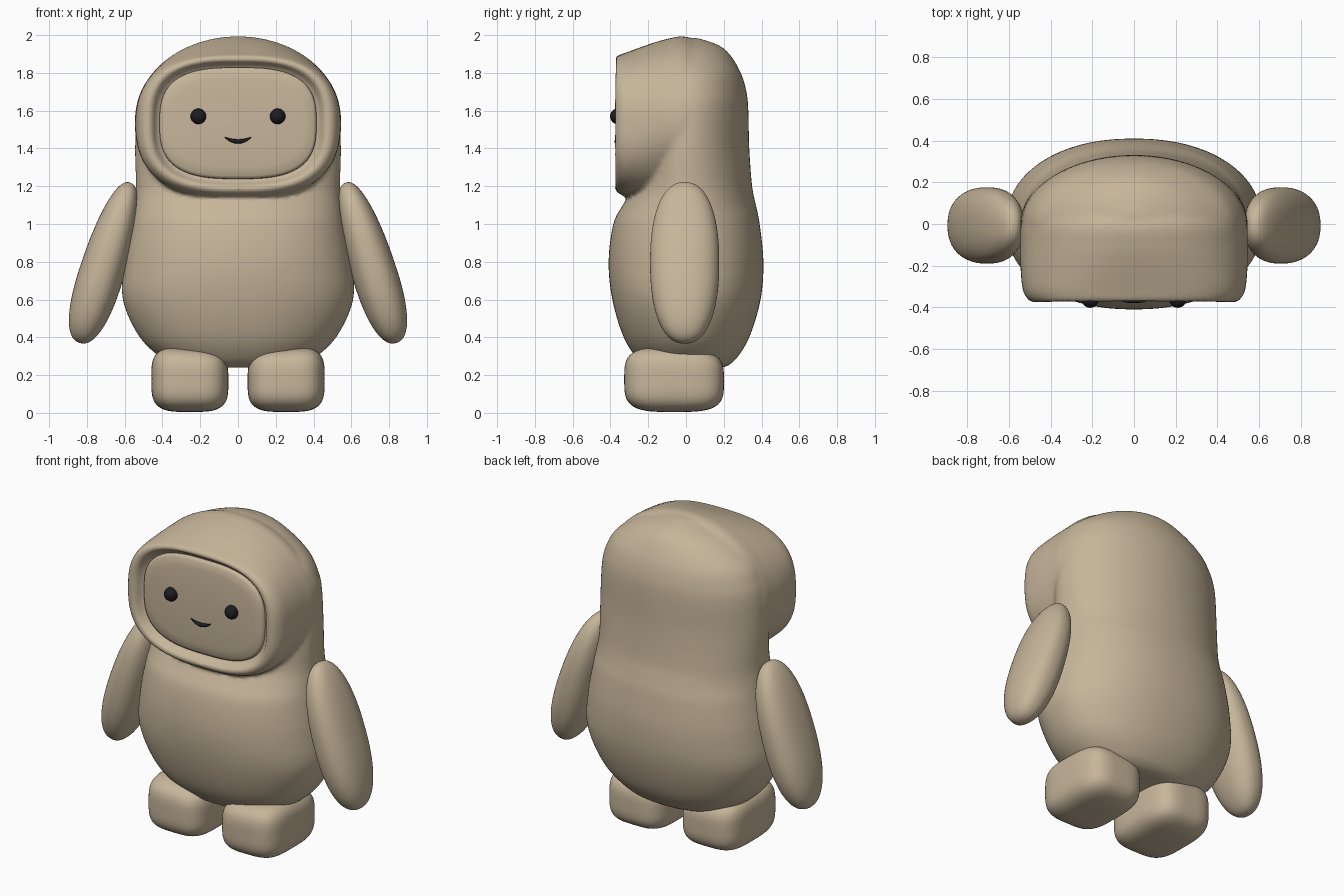
import bpy, bmesh, math
from mathutils import Matrix, Vector

cube = bpy.data.objects.get("Cube")
if cube:
    bpy.data.objects.remove(cube, do_unlink=True)


def material(name, colour):
    mat = bpy.data.materials.new(name)
    mat.use_nodes = True
    mat.diffuse_color = (*colour, 1)
    mat.node_tree.nodes["Principled BSDF"].inputs["Base Color"].default_value = (*colour, 1)
    return mat


TAN = material("warm tan", (0.57, 0.465, 0.325))
BLACK = material("soft black", (0.012, 0.012, 0.016))


def finish(name, bm, mat):
    bmesh.ops.recalc_face_normals(bm, faces=bm.faces)
    for face in bm.faces:
        face.smooth = True
    mesh = bpy.data.meshes.new(name)
    bm.to_mesh(mesh)
    bm.free()
    mesh.materials.append(mat)
    obj = bpy.data.objects.new(name, mesh)
    bpy.context.collection.objects.link(obj)
    return obj


def spow(value, power):
    return math.copysign(abs(value) ** power, value)


def oval(n, count=96):
    """Unit superellipse points."""
    for i in range(count):
        a = math.tau * i / count
        yield spow(math.cos(a), 2 / n), spow(math.sin(a), 2 / n)


def smooth_rows(rows, steps=5):
    """Catmull-Rom interpolation of a table of section values."""
    out = []
    for i in range(len(rows) - 1):
        quad = [rows[max(0, min(len(rows) - 1, i + k))] for k in (-1, 0, 1, 2)]
        for s in range(steps):
            t = s / steps
            out.append([b + (c - a) * t / 2 + (a - 2.5 * b + 2 * c - d / 2) * t * t
                        + (1.5 * (b - c) + (d - a) / 2) * t ** 3
                        for a, b, c, d in zip(*quad)])
    return out + [rows[-1]]


def loft(bm, rings):
    loops = [[bm.verts.new(p) for p in ring] for ring in rings]
    for low, high in zip(loops, loops[1:]):
        for i in range(len(low)):
            bm.faces.new((low[i - 1], low[i], high[i], high[i - 1]))
    bm.faces.new(loops[0])
    bm.faces.new(loops[-1])


def upright_ring(z, rx, front, back, n):
    return [(rx * u, (back if v > 0 else front) * v, z) for u, v in oval(n)]


def facing_ring(y, rx, bottom, top, n):
    mid, half = (top + bottom) / 2, (top - bottom) / 2
    return [(rx * u, y, mid + half * v) for u, v in oval(n)]


# Body: height, half width, front depth, back depth, squareness
BODY = [(.24, .30, .18, .20, 2.2), (.28, .39, .25, .26, 2.2), (.4, .52, .33, .335, 2.2),
        (.6, .61, .39, .395, 2.2), (.8, .60, .41, .41, 2.2), (1, .565, .385, .39, 2.2),
        (1.1, .55, .335, .37, 2.1), (1.2, .54, .28, .35, 2.1), (1.4, .545, .26, .335, 2),
        (1.6, .535, .26, .33, 2), (1.7, .51, .25, .32, 2), (1.8, .45, .24, .29, 2),
        (1.9, .31, .2, .23, 2), (1.95, .19, .12, .165, 2), (1.985, .06, .05, .06, 2)]
# Hood: depth, half width, bottom, top, squareness, from the recess over the rim to the crown
HOOD = [(-.32, .41, 1.24, 1.825, 2.9), (-.33, .43, 1.225, 1.84, 2.9),
        (-.365, .452, 1.205, 1.86, 2.9), (-.378, .475, 1.19, 1.875, 2.8),
        (-.36, .51, 1.165, 1.892, 2.7), (-.31, .535, 1.14, 1.91, 2.6),
        (-.2, .545, 1.11, 1.95, 2.3), (-.1, .545, 1.1, 1.98, 2.1),
        (0, .542, 1.1, 1.992, 2), (.1, .5, 1.15, 1.94, 2)]

bm = bmesh.new()
loft(bm, [upright_ring(*row) for row in smooth_rows(BODY)])
loft(bm, [facing_ring(*row) for row in smooth_rows(HOOD)])
body = finish("body_and_hood", bm, TAN)
merge = body.modifiers.new("merge", 'REMESH')
merge.mode = 'VOXEL'
merge.voxel_size = 0.014
merge.use_smooth_shade = True
soften = body.modifiers.new("soften", 'SMOOTH')
soften.factor = 0.5
soften.iterations = 4

# Face panel set into the hood opening
PANEL = [(-.29, .418, 1.235, 1.83, 2.9), (-.338, .415, 1.24, 1.828, 2.9),
         (-.347, .402, 1.255, 1.815, 2.9), (-.353, .36, 1.3, 1.77, 2.7),
         (-.358, .2, 1.42, 1.65, 2.3), (-.359, .03, 1.52, 1.55, 2)]
bm = bmesh.new()
loft(bm, [facing_ring(*row) for row in PANEL])
finish("face_panel", bm, TAN)


def blob(name, centre, radii, n, mat, tilt=0, shape=None):
    """Rounded solid between an ellipsoid (n=2) and a box (large n)."""
    bm = bmesh.new()
    bmesh.ops.create_icosphere(bm, subdivisions=5, radius=1)
    turn = Matrix.Rotation(tilt, 3, 'Y')
    for vert in bm.verts:
        p = vert.co / sum(abs(c) ** n for c in vert.co) ** (1 / n)
        if shape:
            p = shape(p)
        vert.co = turn @ Vector(c * r for c, r in zip(p, radii)) + Vector(centre)
    return finish(name, bm, mat)


def arm_shape(p):
    # Slimmer towards the shoulder
    return Vector((p.x * (1 - 0.12 * p.z), p.y, p.z))


for side, sign in (("left", 1), ("right", -1)):
    def foot_shape(p, sign=sign):
        # Top slopes down to the heel and the inner edge
        drop = 0.1 * max(0, p.z + 1) * (0.7 * (1 - p.x * sign) + 0.5 * (1 + p.y)) / 2
        return Vector((p.x, p.y, p.z - drop))

    blob(side + "_arm", (sign * .705, -.007, .795), (.118, .183, .445), 2.3, TAN,
         -sign * math.radians(17.5), arm_shape)
    blob(side + "_foot", (sign * .255, -.063, .183), (.204, .264, .178), 3.6, TAN,
         0, foot_shape)
    blob(side + "_eye", (sign * .21, -.362, 1.57), (.041, .04, .041), 2, BLACK)

# Smile: a tapered curved stroke
curve = bpy.data.curves.new("smile", 'CURVE')
curve.dimensions = '3D'
curve.bevel_depth = 0.012
curve.bevel_resolution = 3
curve.use_fill_caps = True
stroke = curve.splines.new('POLY')
stroke.points.add(16)
for i, point in enumerate(stroke.points):
    t = i / 8 - 1
    point.co = (0.07 * t, -.368, 1.437 + 0.023 * t * t, 1)
    point.radius = 0.15 + 0.85 * (1 - t * t)
curve.materials.append(BLACK)
bpy.context.collection.objects.link(bpy.data.objects.new("smile", curve))
